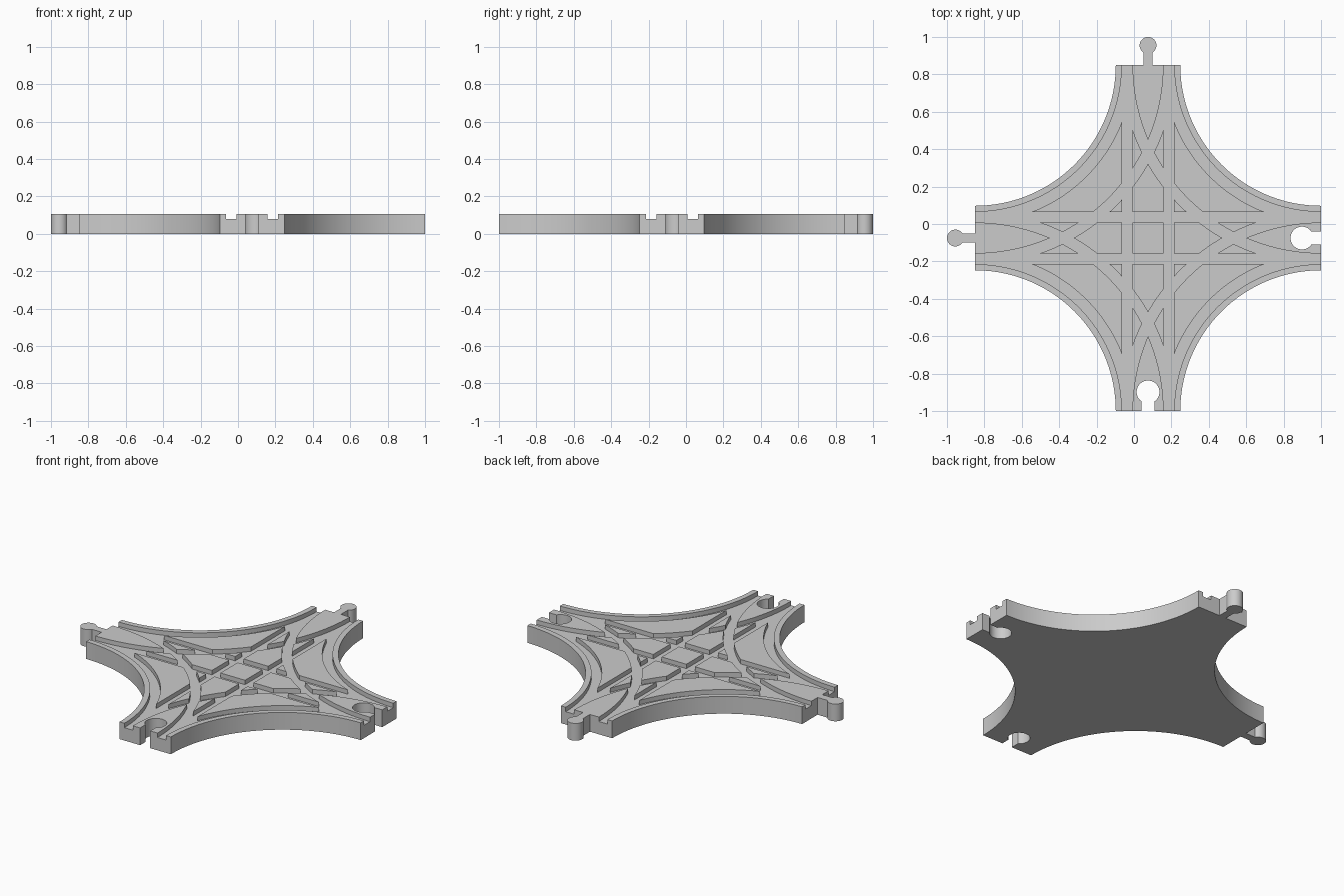
import bpy
import bmesh
from math import sin, cos, pi, radians, asin

cube = bpy.data.objects.get("Cube")
if cube:
    bpy.data.objects.remove(cube, do_unlink=True)

CX, CY = 0.075, -0.075       # middle of the crossing
REACH = 0.925                # middle to arm end
HALF = 0.1725                # half the arm width
TOP, FLOOR = 0.105, 0.078    # deck height and groove floor
IN, OUT = 0.083, 0.14        # groove edges measured from the arm centre line
QUADRANTS = [(1, 1), (-1, 1), (-1, -1), (1, -1)]

grey = bpy.data.materials.new("track_grey")
grey.use_nodes = True
grey.diffuse_color = (0.6, 0.6, 0.6, 1)
grey.node_tree.nodes["Principled BSDF"].inputs["Base Color"].default_value = (0.6, 0.6, 0.6, 1)


def prism(name, points, z0, z1):
    """Extrude a flat outline, given relative to the crossing's middle."""
    bm = bmesh.new()
    face = bm.faces.new([bm.verts.new((CX + x, CY + y, z0)) for x, y in points])
    new = bmesh.ops.extrude_face_region(bm, geom=[face])["geom"]
    for v in new:
        if isinstance(v, bmesh.types.BMVert):
            v.co.z = z1
    bmesh.ops.recalc_face_normals(bm, faces=bm.faces[:])
    mesh = bpy.data.meshes.new(name)
    bm.to_mesh(mesh)
    bm.free()
    mesh.materials.append(grey)
    obj = bpy.data.objects.new(name, mesh)
    bpy.context.collection.objects.link(obj)
    return obj


def arc(cx, cy, r, start, end, n):
    steps = [start + (end - start) * i / n for i in range(n + 1)]
    return [(cx + r * cos(a), cy + r * sin(a)) for a in steps]


def keyhole(r, centre, end, half):
    """Round head at distance centre, with a straight neck reaching end, along +y."""
    a = asin(half / r)
    side = 1 if end > centre else -1
    start = side * pi / 2 + a
    head = arc(0, centre, r, start, start + 2 * pi - 2 * a, 40)
    return head + [(half * side, end), (-half * side, end)]


def carve(body, cutter):
    cutter.hide_render = True
    mod = body.modifiers.new("carve", "BOOLEAN")
    mod.operation = "DIFFERENCE"
    mod.solver = "EXACT"
    mod.object = cutter
    bpy.context.view_layer.objects.active = body
    bpy.ops.object.modifier_apply(modifier=mod.name)
    bpy.data.objects.remove(cutter, do_unlink=True)


# Deck: four arms joined by concave quarter circles
outline = []
for i, (sx, sy) in enumerate(QUADRANTS):
    first = pi * 1.5 + i * pi / 2
    outline += arc(sx * REACH, sy * REACH, REACH - HALF, first, first - pi / 2, 48)
deck = prism("track_deck", outline, 0, TOP)

# Straight wheel grooves
for s in (1, -1):
    a, b, e = s * IN, s * OUT, REACH + 0.05
    carve(deck, prism("groove", [(a, -e), (b, -e), (b, e), (a, e)], FLOOR, TOP + 0.05))
    carve(deck, prism("groove", [(-e, a), (e, a), (e, b), (-e, b)], FLOOR, TOP + 0.05))

# Curved wheel grooves, a pair around each corner
extra = radians(3)
for i, (sx, sy) in enumerate(QUADRANTS):
    first = pi + i * pi / 2 - extra
    last = first + pi / 2 + 2 * extra
    for r0, r1 in ((REACH - OUT, REACH - IN), (REACH + IN, REACH + OUT)):
        ring = arc(sx * REACH, sy * REACH, r0, first, last, 51)
        ring += arc(sx * REACH, sy * REACH, r1, last, first, 51)
        carve(deck, prism("groove", ring, FLOOR, TOP + 0.05))

# Sockets in the front and left arms
socket = keyhole(0.061, 0.823, REACH + 0.05, 0.034)
carve(deck, prism("socket", [(x, -y) for x, y in socket], -0.05, TOP + 0.05))
carve(deck, prism("socket", [(y, x) for x, y in socket], -0.05, TOP + 0.05))

# Pegs on the back and right arms
peg = keyhole(0.045, 1.03, REACH - 0.001, 0.023)
back_peg = prism("back_peg", peg, 0, TOP)
right_peg = prism("right_peg", [(-y, x) for x, y in peg], 0, TOP)

# Smooth curved walls, keep crisp edges
for obj in (deck, back_peg, right_peg):
    bpy.ops.object.select_all(action="DESELECT")
    obj.select_set(True)
    bpy.context.view_layer.objects.active = obj
    bpy.ops.object.shade_smooth_by_angle(angle=radians(30))
